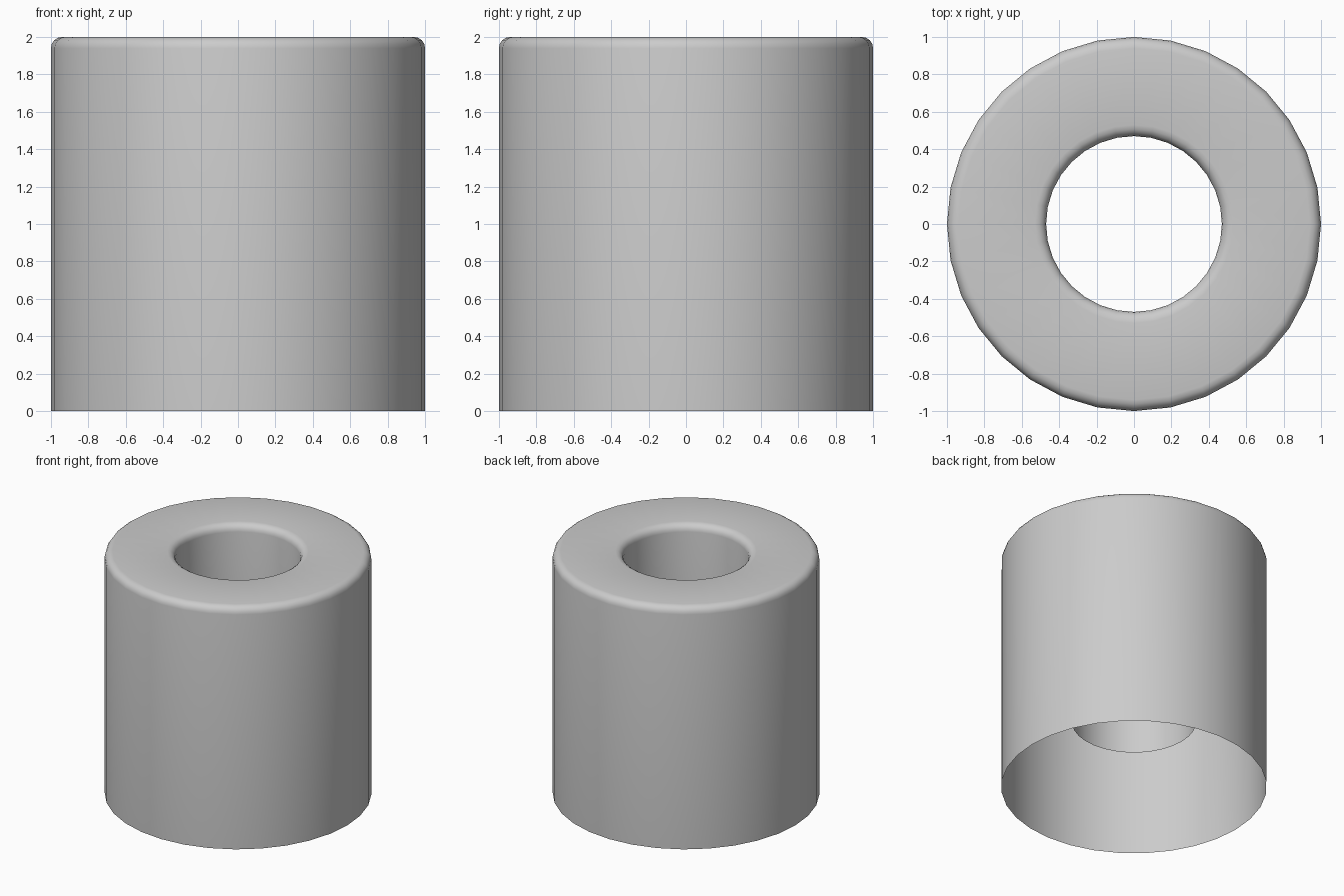
import bpy, bmesh, math

if "Cube" in bpy.data.objects:
    bpy.data.objects.remove(bpy.data.objects["Cube"])

SEGMENTS = 32
R_OUT, R_IN, HEIGHT, TUBE_END, ROUND = 1.0, 0.47, 2.0, 0.57, 0.06


def corner(cx, cz, start, end, steps=4):
    """Points of a rounded corner, angles in degrees."""
    return [(cx + ROUND * math.cos(math.radians(start + (end - start) * i / steps)),
             cz + ROUND * math.sin(math.radians(start + (end - start) * i / steps)))
            for i in range(steps + 1)]


# Thin open profile: outer wall, rounded top, inner tube
profile = [(R_OUT, 0)]
profile += corner(R_OUT - ROUND, HEIGHT - ROUND, 0, 90)
profile += corner(R_IN + ROUND, HEIGHT - ROUND, 90, 180)
profile += [(R_IN, TUBE_END)]

# Revolve the profile around z
bm = bmesh.new()
rings = []
for r, z in profile:
    rings.append([bm.verts.new((r * math.cos(2 * math.pi * i / SEGMENTS),
                                r * math.sin(2 * math.pi * i / SEGMENTS), z))
                  for i in range(SEGMENTS)])
for a, b in zip(rings, rings[1:]):
    for i in range(SEGMENTS):
        j = (i + 1) % SEGMENTS
        face = bm.faces.new((a[i], a[j], b[j], b[i]))
        face.smooth = True

mesh = bpy.data.meshes.new("hollow_sleeve")
bm.to_mesh(mesh)
bm.free()
sleeve = bpy.data.objects.new("hollow_sleeve", mesh)
bpy.context.collection.objects.link(sleeve)
